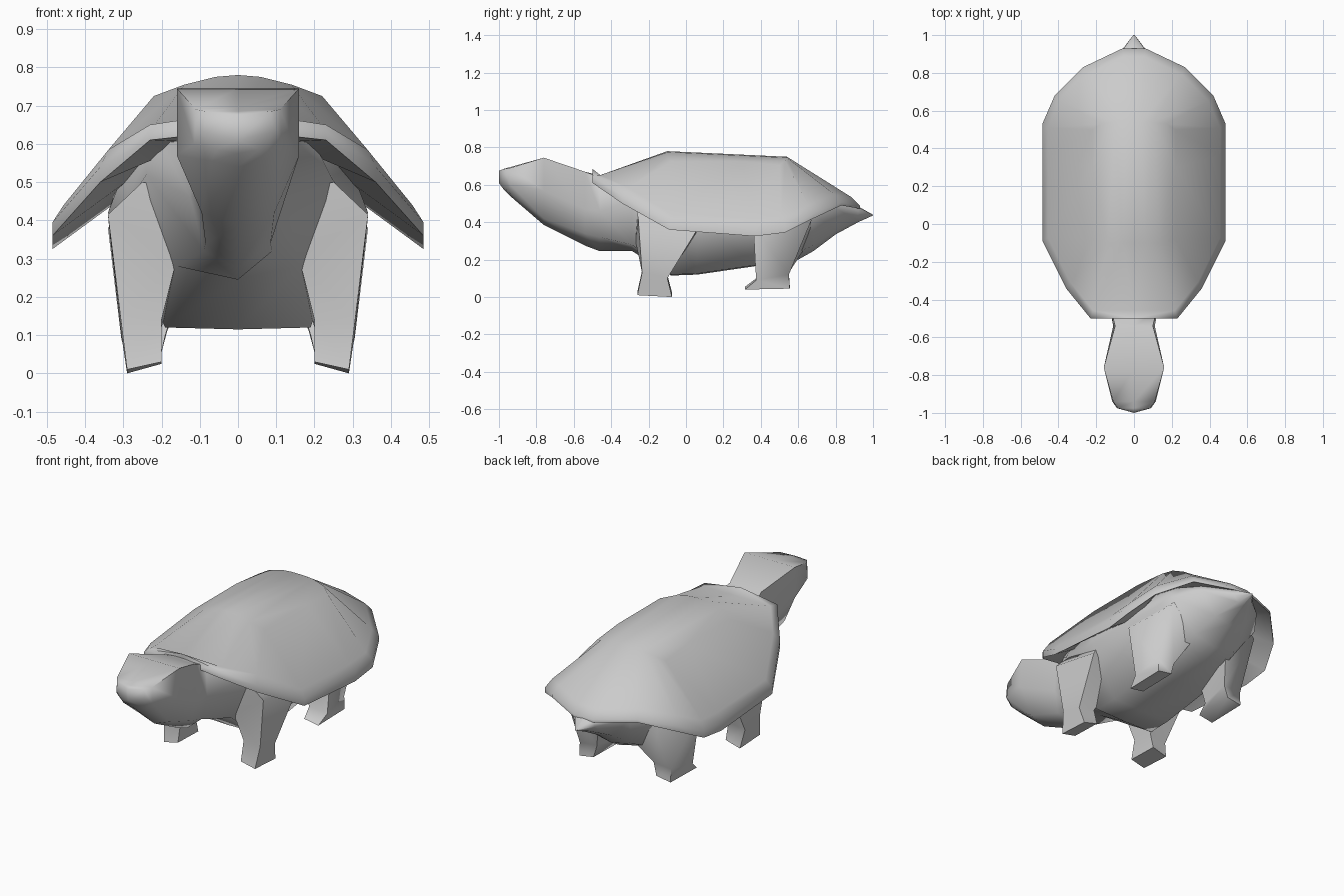
import bpy, bmesh, math

if "Cube" in bpy.data.objects:
    bpy.data.objects.remove(bpy.data.objects["Cube"])

skin = bpy.data.materials.new("plain grey")
skin.diffuse_color = (0.6, 0.6, 0.6, 1)
skin.use_nodes = True
skin.node_tree.nodes["Principled BSDF"].inputs["Base Color"].default_value = skin.diffuse_color


def finish(name, bm, angle):
    """Clean the mesh, orient it outwards and shade it."""
    bmesh.ops.remove_doubles(bm, verts=bm.verts, dist=0.0005)
    bmesh.ops.recalc_face_normals(bm, faces=bm.faces)
    me = bpy.data.meshes.new(name)
    bm.to_mesh(me)
    bm.free()
    me.materials.append(skin)
    ob = bpy.data.objects.new(name, me)
    bpy.context.collection.objects.link(ob)
    bpy.ops.object.select_all(action='DESELECT')
    ob.select_set(True)
    bpy.context.view_layer.objects.active = ob
    bpy.ops.object.shade_smooth_by_angle(angle=math.radians(angle))
    return ob


def skin_rows(bm, rows, closed=False):
    """Bridge successive rows of points with quads, skipping collapsed corners."""
    grid = [[bm.verts.new(p) for p in row] for row in rows]
    n = len(rows[0])
    for a, b in zip(grid, grid[1:]):
        for i in range(n if closed else n - 1):
            j = (i + 1) % n
            quad = []
            for v in (a[i], a[j], b[j], b[i]):
                if all((v.co - q.co).length > 1e-4 for q in quad):
                    quad.append(v)
            if len(quad) > 2:
                bm.faces.new(quad)
    return grid


def flip(rows):
    return [[(-x, y, z) for x, y, z in row] for row in rows]


# Shell: half outline (x, y, underside z, edge top z) from front to tail
rim = [(0, -.50, .635, .685), (.23, -.50, .61, .65), (.36, -.34, .50, .54),
       (.485, -.09, .36, .395), (.485, .37, .325, .375), (.485, .53, .345, .385),
       (.42, .68, .42, .45), (.27, .83, .49, .505), (.06, .93, .472, .488),
       (0, .93, .472, .488)]
shoulder = [(0, -.10, .78), (.06, -.10, .775), (.14, -.10, .755), (.22, -.08, .725),
            (.22, .30, .725), (.22, .50, .705), (.17, .53, .73), (.10, .54, .745),
            (.04, .54, .75), (0, .54, .75)]


def inset(k, dz, top, limit=1):
    return [(x * k, .2 + (y - .2) * k, min((hi if top else lo) + dz, limit))
            for x, y, lo, hi in rim]


hollow = inset(.55, .16, False, .60)
shell_rows = [[(0, y, z) for x, y, z in hollow], hollow, inset(1, 0, False),
              inset(1, 0, True), inset(.94, .045, True, .652), shoulder]
bm = bmesh.new()
for rows in (shell_rows, flip(shell_rows)):
    t = skin_rows(bm, rows)[-1]
    # roof strips running front to back
    for a, b, c, d in ((0, 1, 8, 9), (1, 2, 7, 8), (2, 3, 4, 7), (4, 5, 6, 7)):
        bm.faces.new((t[a], t[b], t[c], t[d]))
finish("shell", bm, 70)

# Head, neck, belly and tail: sections (y, top z, side points, bottom z)
sections = [
    (-.975, .685, (.085, .685), (.09, .63), (.055, .585), .575),
    (-.94, .695, (.11, .69), (.115, .60), (.07, .555), .54),
    (-.76, .745, (.16, .745), (.16, .57), (.095, .42), .385),
    (-.54, .67, (.10, .67), (.11, .47), (.085, .34), .275),
    (-.46, .65, (.12, .64), (.125, .46), (.09, .32), .245),
    (-.29, .64, (.20, .60), (.24, .52), (.16, .28), .247),
    (-.08, .65, (.24, .60), (.29, .44), (.19, .12), .115),
    (.06, .65, (.29, .55), (.34, .42), (.19, .125), .12),
    (.37, .65, (.30, .54), (.34, .42), (.19, .17), .165),
    (.60, .60, (.27, .55), (.31, .44), (.16, .24), .20),
    (.68, .57, (.24, .53), (.285, .45), (.14, .275), .245),
    (.80, .52, (.18, .51), (.20, .475), (.09, .355), .335),
    (.92, .485, (.06, .478), (.065, .445), (.03, .41), .40),
    (1.0, .44, (.004, .44), (.004, .438), (.004, .436), .436)]
rings = []
for y, top, a, b, c, low in sections:
    half = [(x, y, z) for x, z in (a, b, c)]
    rings.append([(0, y, top)] + half + [(0, y, low)]
                 + [(-x, yy, z) for x, yy, z in reversed(half)])
bm = bmesh.new()
g = skin_rows(bm, rings, True)
bm.faces.new(g[-1])
# rounded snout
tip = [bm.verts.new((0, -1.0, z)) for z in (.675, .61)]
s = g[0]
for quad in ((s[0], s[1], tip[0]), (s[1], s[2], tip[1], tip[0]), (s[2], s[3], tip[1]),
             (s[3], s[4], tip[1]), (s[4], s[5], tip[1]), (s[5], s[6], tip[1]),
             (s[6], s[7], tip[0], tip[1]), (s[7], s[0], tip[0])):
    bm.faces.new(quad)
finish("body", bm, 80)

# Legs: rings of outer front, outer back, inner back, inner front corners
front = [
    [(.25, -.27, .50), (.25, .05, .50), (.12, .05, .46), (.14, -.26, .48)],
    [(.34, -.255, .415), (.335, .06, .36), (.15, .05, .30), (.16, -.27, .30)],
    [(.305, -.235, .13), (.305, -.10, .10), (.20, -.10, .12), (.20, -.235, .14)],
    [(.29, -.26, .01), (.29, -.075, .0), (.20, -.075, .025), (.20, -.26, .03)]]
rear = [
    [(.25, .36, .50), (.24, .66, .48), (.10, .66, .46), (.12, .36, .46)],
    [(.34, .36, .38), (.29, .67, .41), (.10, .66, .30), (.14, .37, .26)],
    [(.305, .375, .09), (.29, .55, .12), (.18, .55, .13), (.19, .375, .10)],
    [(.29, .315, .04), (.29, .555, .045), (.20, .555, .06), (.20, .315, .055)]]
for place, rows in (("front", front), ("rear", rear)):
    for side, leg in (("right", rows), ("left", flip(rows))):
        bm = bmesh.new()
        g = skin_rows(bm, leg, True)
        bm.faces.new(g[0])
        bm.faces.new(g[-1])
        finish(f"{place}_{side}_leg", bm, 75)
